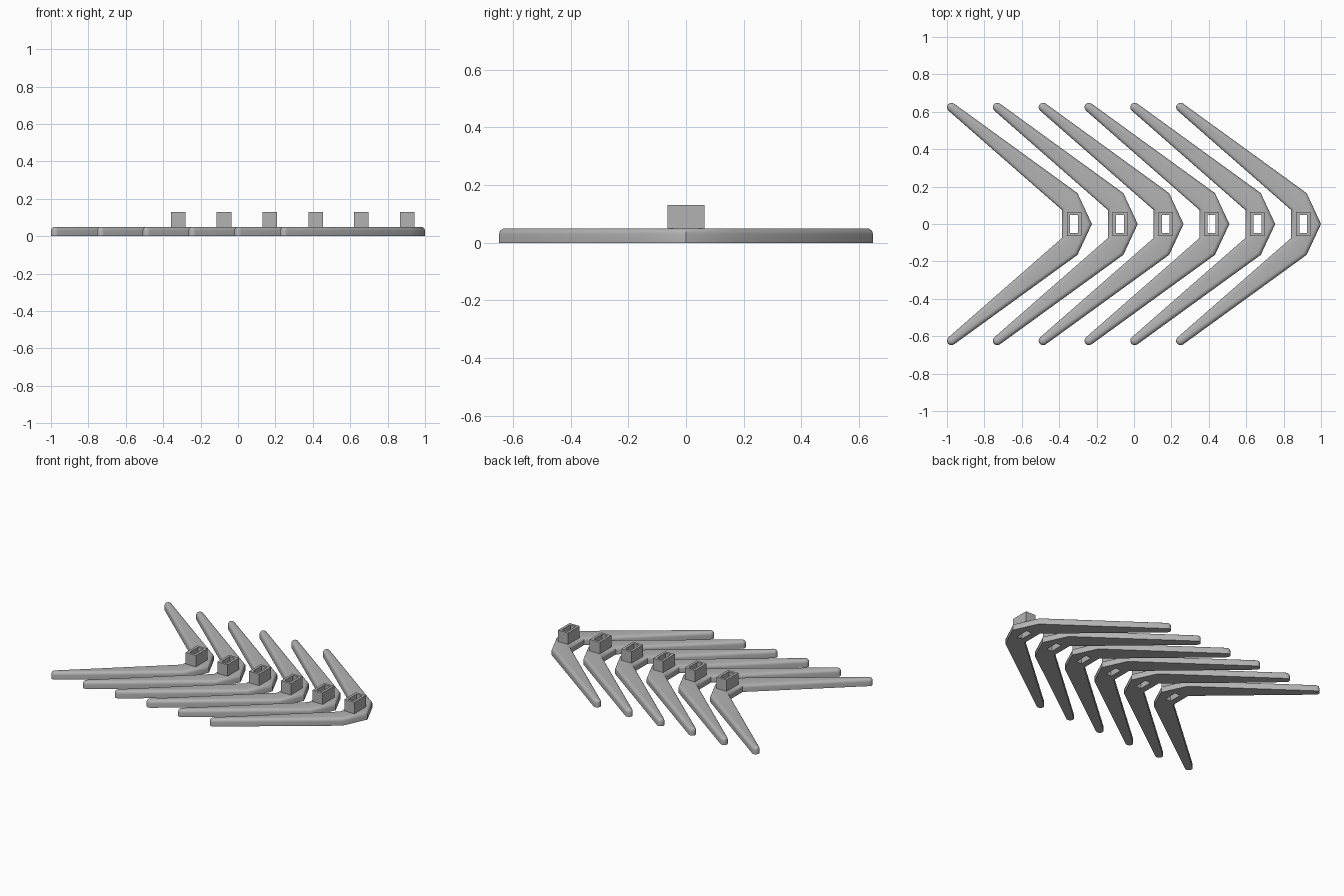
import bpy, bmesh, math
from mathutils import Vector

if "Cube" in bpy.data.objects:
    bpy.data.objects.remove(bpy.data.objects["Cube"])

COUNT, STEP = 6, 0.245
HEIGHT, FILLET = 0.05, 0.021
BOX_X, BOX_TOP = -0.32, 0.13

grey = bpy.data.materials.new("grey")
grey.diffuse_color = (0.45, 0.45, 0.45, 1)
grey.use_nodes = True
grey.node_tree.nodes["Principled BSDF"].inputs["Base Color"].default_value = grey.diffuse_color


def chevron_outline():
    """Counter-clockwise outline: apex, outer knee, rounded tip, inner corner, mirrored."""
    half = [Vector((-0.302, 0.165))]
    for i in range(9):
        a = math.radians(54 + 175 * i / 8)
        half.append(Vector((-0.976 + 0.024 * math.cos(a), 0.624 + 0.024 * math.sin(a))))
    half.append(Vector((-0.385, 0.075)))
    mirrored = [Vector((p.x, -p.y)) for p in reversed(half)]
    return [Vector((-0.225, 0))] + half + mirrored


def inset(points, d):
    """Move every edge of a counter-clockwise polygon inward by d."""
    out = []
    for i, p in enumerate(points):
        e1 = (p - points[i - 1]).normalized()
        e2 = (points[(i + 1) % len(points)] - p).normalized()
        n1, n2 = Vector((-e1.y, e1.x)), Vector((-e2.y, e2.x))
        out.append(p + (n1 + n2) * d / (1 + n1.dot(n2)))
    return out


def rect(hx, hy):
    return [Vector((BOX_X + sx * hx, sy * hy)) for sx, sy in ((-1, -1), (1, -1), (1, 1), (-1, 1))]


def add_loop(bm, points, z):
    verts = [bm.verts.new((p.x, p.y, z)) for p in points]
    edges = [bm.edges.new((verts[i - 1], verts[i])) for i in range(len(verts))]
    return verts, edges


def bridge(bm, a, b):
    for i in range(len(a)):
        bm.faces.new((a[i - 1], a[i], b[i], b[i - 1]))


def cap(bm, edges):
    bmesh.ops.triangle_fill(bm, edges=edges, use_beauty=True, use_dissolve=False)


def finish(bm, name):
    bmesh.ops.recalc_face_normals(bm, faces=bm.faces[:])
    mesh = bpy.data.meshes.new(name)
    bm.to_mesh(mesh)
    bm.free()
    mesh.materials.append(grey)
    return mesh


# Chevron plate with a filleted top rim and a slot through it
bm = bmesh.new()
outline = chevron_outline()
loops = [add_loop(bm, outline, 0)]
for k in range(5):
    a = math.pi / 2 * k / 4
    loops.append(add_loop(bm, inset(outline, FILLET * (1 - math.cos(a))),
                          HEIGHT - FILLET + FILLET * math.sin(a)))
for low, high in zip(loops, loops[1:]):
    bridge(bm, low[0], high[0])
slot = [add_loop(bm, rect(0.021, 0.047), z) for z in (0, HEIGHT)]
bridge(bm, slot[0][0], slot[1][0])
cap(bm, loops[0][1] + slot[0][1])
cap(bm, loops[-1][1] + slot[1][1])
plate = finish(bm, "chevron_plate")

# Hollow rectangular socket standing on the plate
bm = bmesh.new()
outer = [add_loop(bm, rect(0.039, 0.064), z)[0] for z in (HEIGHT, BOX_TOP)]
inner = [add_loop(bm, rect(0.021, 0.047), z)[0] for z in (HEIGHT, BOX_TOP)]
bridge(bm, outer[0], outer[1])
bridge(bm, inner[0], inner[1])
bridge(bm, outer[0], inner[0])
bridge(bm, outer[1], inner[1])
socket = finish(bm, "socket")

# Row of six
for i in range(COUNT):
    for mesh in (plate, socket):
        obj = bpy.data.objects.new(f"{mesh.name}_{i + 1}", mesh)
        obj.location.x = STEP * i
        bpy.context.collection.objects.link(obj)

# Smooth fillets, sharp corners
for obj in bpy.context.collection.objects:
    obj.select_set(True)
bpy.context.view_layer.objects.active = bpy.context.collection.objects[0]
bpy.ops.object.shade_smooth_by_angle(angle=math.radians(30))
